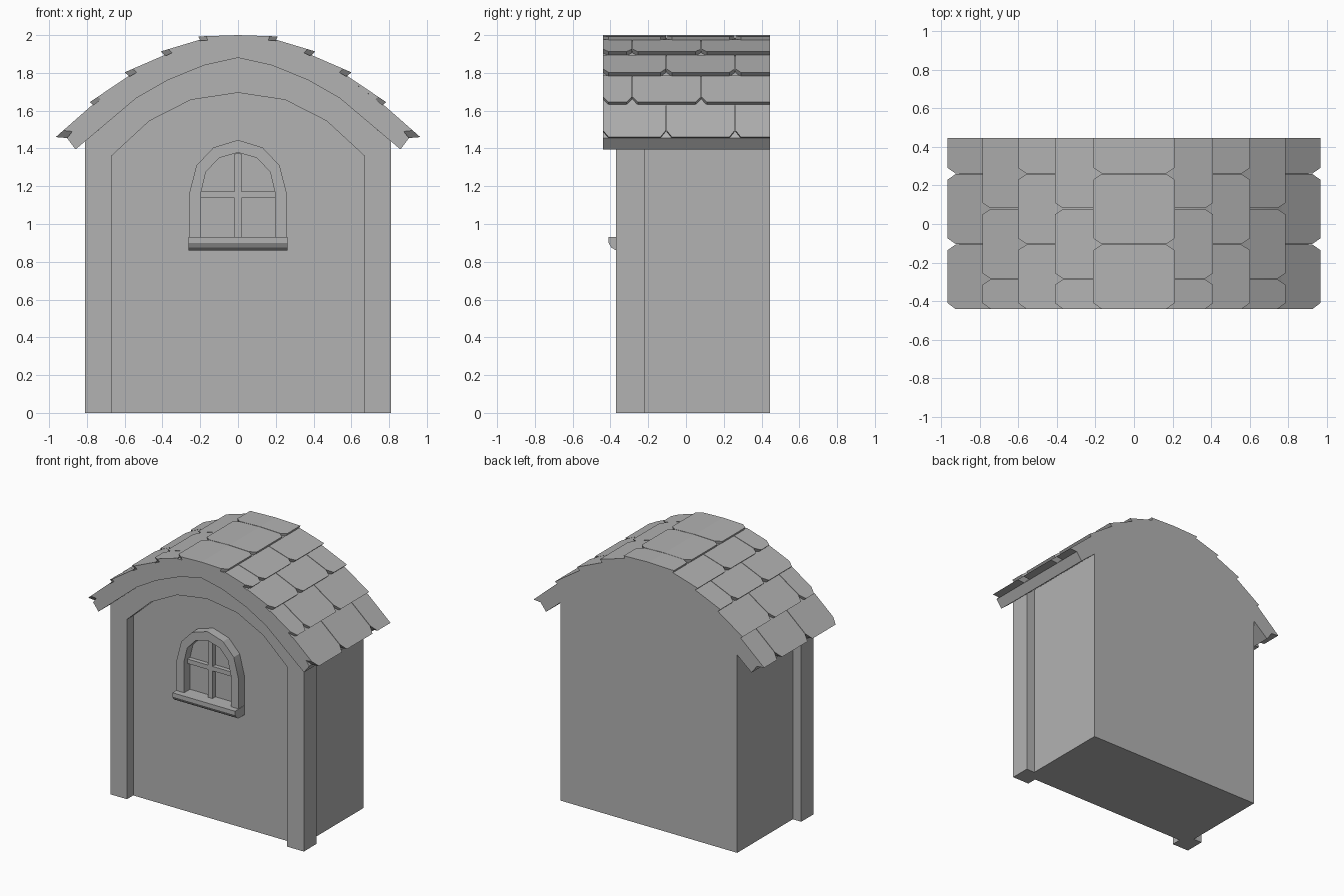
import bpy
import bmesh
from mathutils import Vector

cube = bpy.data.objects.get("Cube")
if cube:
    bpy.data.objects.remove(cube, do_unlink=True)

GREY = (0.45, 0.45, 0.45, 1)
grey = bpy.data.materials.new("plain grey")
grey.use_nodes = True
grey.diffuse_color = GREY
grey.node_tree.nodes["Principled BSDF"].inputs["Base Color"].default_value = GREY

FRONT, BACK = -0.44, 0.445


def finish(name, bm, smooth=False):
    bmesh.ops.recalc_face_normals(bm, faces=bm.faces)
    mesh = bpy.data.meshes.new(name)
    bm.to_mesh(mesh)
    bm.free()
    mesh.materials.append(grey)
    obj = bpy.data.objects.new(name, mesh)
    bpy.context.collection.objects.link(obj)
    if smooth:
        bpy.ops.object.select_all(action='DESELECT')
        obj.select_set(True)
        bpy.context.view_layer.objects.active = obj
        bpy.ops.object.shade_smooth_by_angle(angle=0.45)
    return obj


def loft(bm, ring_a, ring_b):
    """Closed solid between two matching outlines."""
    a = [bm.verts.new(p) for p in ring_a]
    b = [bm.verts.new(p) for p in ring_b]
    bm.faces.new(a)
    bm.faces.new(b)
    for i in range(len(a)):
        j = (i + 1) % len(a)
        bm.faces.new((a[i], a[j], b[j], b[i]))


def prism(name, outline, y0, y1, smooth=False):
    """Extrude an x-z outline along y."""
    bm = bmesh.new()
    loft(bm, [(x, y0, z) for x, z in outline], [(x, y1, z) for x, z in outline])
    return finish(name, bm, smooth)


def mirrored(half):
    """Full left-to-right line from a right half that starts on x = 0."""
    return [(-x, z) for x, z in reversed(half[1:])] + half


def band(outer, inner):
    return mirrored(outer) + mirrored(inner)[::-1]


# Half outlines, from the crown downwards
under = [(0, 1.88), (0.18, 1.84), (0.375, 1.76), (0.54, 1.665), (0.70, 1.53)]
eave = (0.86, 1.395)
steps = [(0, 1.985), (0.20, 1.97), (0.385, 1.89), (0.575, 1.78), (0.765, 1.63), (0.905, 1.455)]
lips = [(0.21, 1.993), (0.41, 1.913), (0.60, 1.803), (0.785, 1.645), (0.965, 1.46)]
door_arch = [(0, 1.695), (0.25, 1.657), (0.47, 1.545), (0.67, 1.36), (0.67, 0)]

# Walls and the arched front surround
prism("house_body", mirrored(under + [(0.74, 1.497), (0.74, 0)]), -0.295, BACK)
prism("front_arch", band(under + [(0.81, 1.437), (0.81, 0)], door_arch), -0.37, -0.22, True)

# Curved roof slab
prism("roof_slab", band(steps, under + [eave]), FRONT, BACK, True)

# Overlapping shingles with clipped lower corners, joints staggered by row
bm = bmesh.new()
for row, lip in enumerate(lips):
    start, end = Vector(steps[row]), Vector(steps[row + 1])
    top = start + Vector((0, 0.015 if row == 0 else 0.006))
    joints = [-0.105, 0.26] if row % 2 == 0 else [-0.285, 0.08]
    cuts = [FRONT] + joints + [BACK]
    for y0, y1 in zip(cuts, cuts[1:]):
        gap0 = 0.002 if y0 > FRONT else 0
        gap1 = 0.002 if y1 < BACK else 0
        clip = 0.03 if y1 < BACK else 0
        plan = [(0, y0 + gap0), (0, y1 - gap1), (0.8, y1 - gap1),
                (1, y1 - clip), (1, y0 + 0.03), (0.8, y0 + gap0)]
        for side in (1, -1):
            rings = []
            for a, b in ((start, end), (top, Vector(lip))):
                pts = [(a.lerp(b, u), y) for u, y in plan]
                rings.append([(side * p.x, y, p.y) for p, y in pts])
            loft(bm, *rings)
finish("roof_shingles", bm)

# Window: arched casing, cross bars and sill
casing = [(0, 1.445), (0.13, 1.405), (0.22, 1.31), (0.26, 1.155), (0.26, 0.92)]
opening = [(0, 1.378), (0.10, 1.35), (0.17, 1.275), (0.195, 1.17), (0.195, 0.92)]
prism("window_casing", band(casing, opening), -0.365, -0.28, True)
prism("window_upright_bar", mirrored([(0, 1.376), (0.018, 1.37), (0.018, 0.92)]), -0.33, -0.28)
prism("window_cross_bar", mirrored([(0, 1.172), (0.197, 1.172), (0.197, 1.138)]), -0.328, -0.28)

sill = [(-0.28, 0.93), (-0.41, 0.93), (-0.41, 0.9), (-0.395, 0.875), (-0.37, 0.86), (-0.28, 0.86)]
bm = bmesh.new()
loft(bm, [(-0.262, y, z) for y, z in sill], [(0.262, y, z) for y, z in sill])
finish("window_sill", bm, True)
